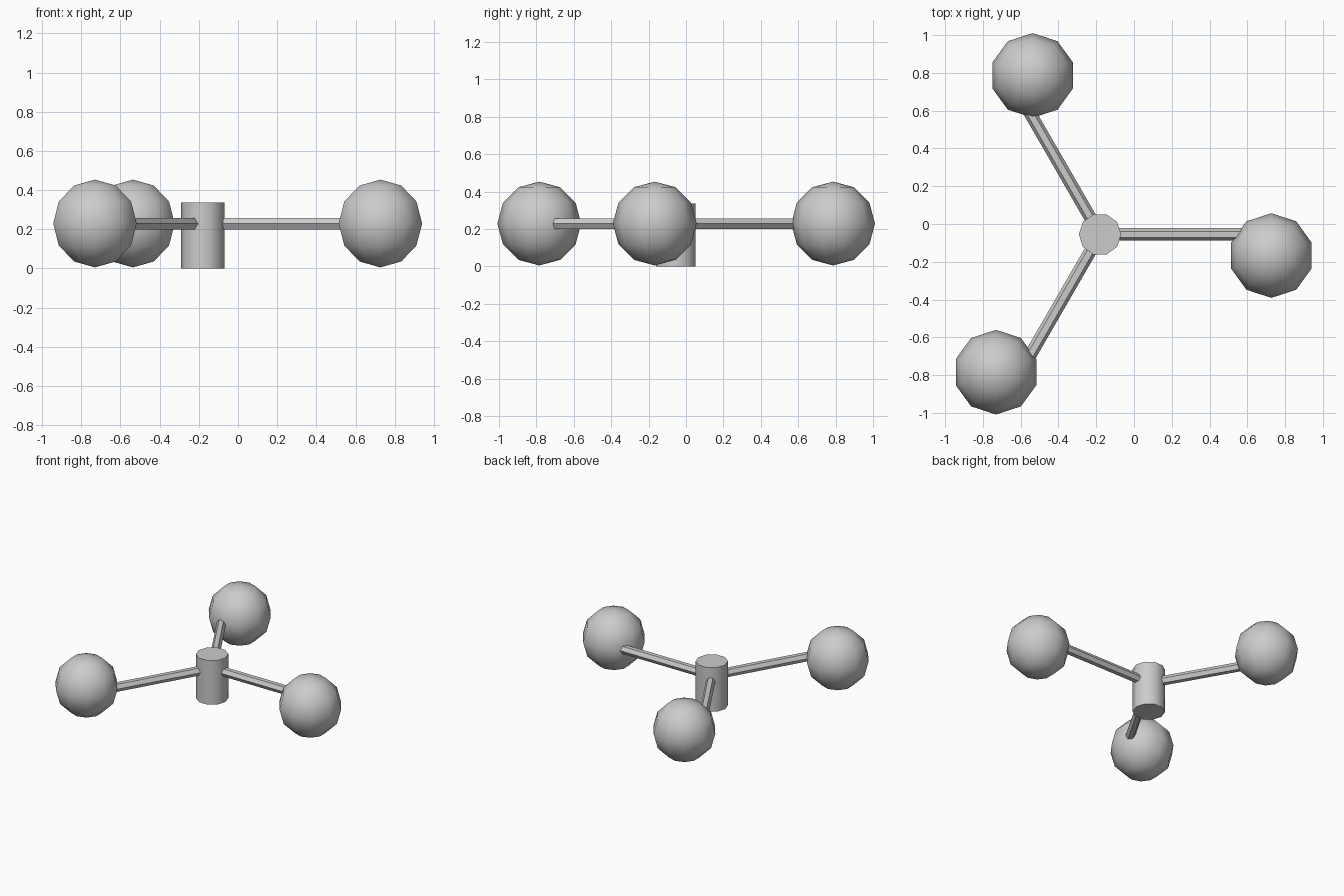
import bpy
from math import radians, cos, sin

if "Cube" in bpy.data.objects:
    bpy.data.objects.remove(bpy.data.objects["Cube"])

HUB_X, HUB_Y = -0.18, -0.055
ARM_Z = 0.228
ARM_LEN = 0.907      # hub axis to ball centre, along the arm
BALL_OFFSET = 0.112  # sideways shift of each ball from its arm
BALL_R = 0.224


def finish(name):
    ob = bpy.context.object
    ob.name = name
    bpy.ops.object.shade_smooth_by_angle(angle=radians(40))
    return ob


# Central ten-sided hub
bpy.ops.mesh.primitive_cylinder_add(vertices=10, radius=0.112, depth=0.337,
                                    location=(HUB_X, HUB_Y, 0.1685),
                                    rotation=(0, 0, radians(90)))
finish("hub")

for i in range(3):
    a = radians(120 * i)
    c, s = cos(a), sin(a)

    # Hexagonal arm from the hub axis into the ball
    bpy.ops.mesh.primitive_cylinder_add(
        vertices=6, radius=0.033, depth=ARM_LEN,
        location=(HUB_X + c * ARM_LEN / 2, HUB_Y + s * ARM_LEN / 2, ARM_Z),
        rotation=(0, radians(90), a))
    finish(f"arm_{i + 1}")

    # Ball beside the arm's end
    bpy.ops.mesh.primitive_uv_sphere_add(
        segments=10, ring_count=6, radius=BALL_R,
        location=(HUB_X + c * ARM_LEN + s * BALL_OFFSET,
                  HUB_Y + s * ARM_LEN - c * BALL_OFFSET, 0.229))
    finish(f"ball_{i + 1}")
